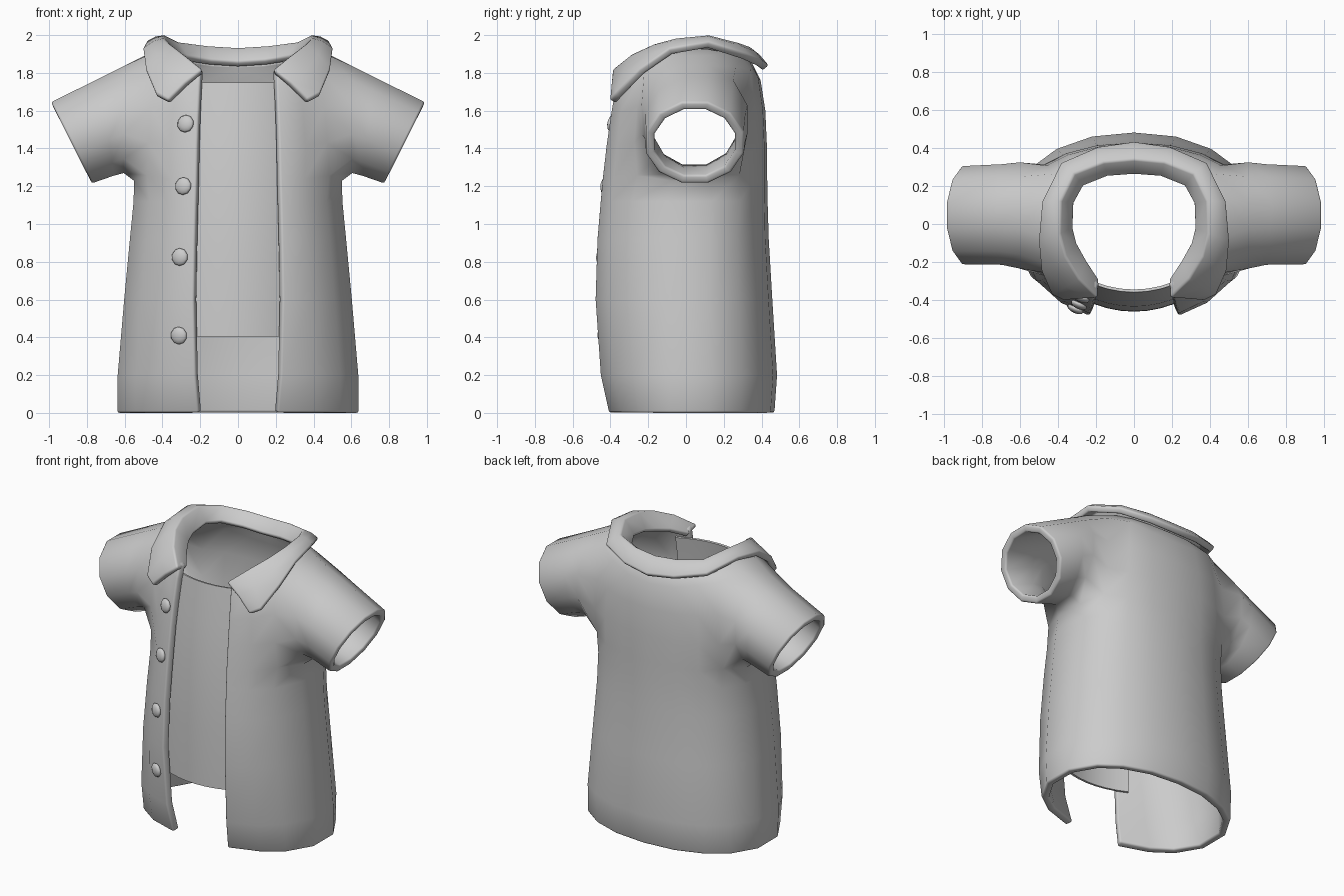
import bpy, bmesh
from math import sin, cos, asin, radians
from mathutils import Vector
from mathutils.bvhtree import BVHTree

if "Cube" in bpy.data.objects:
    bpy.data.objects.remove(bpy.data.objects["Cube"])


def make(name, bm, thick, mirror=True, bevel=0.012, angle=60):
    """Turn a sheet into a finished cloth part: mirror, thicken, round the rims."""
    me = bpy.data.meshes.new(name)
    bm.to_mesh(me)
    bm.free()
    ob = bpy.data.objects.new(name, me)
    bpy.context.collection.objects.link(ob)
    bpy.ops.object.select_all(action='DESELECT')
    bpy.context.view_layer.objects.active = ob
    ob.select_set(True)
    if mirror:
        m = ob.modifiers.new("mirror", 'MIRROR')
        m.merge_threshold = 0.002
    if thick:
        s = ob.modifiers.new("thick", 'SOLIDIFY')
        s.thickness, s.offset = thick, -1
    if bevel:
        b = ob.modifiers.new("rim", 'BEVEL')
        b.width, b.segments = bevel, 2
        b.limit_method, b.angle_limit = 'ANGLE', radians(65)
    bpy.ops.object.convert(target='MESH')
    bpy.ops.object.shade_smooth_by_angle(angle=radians(angle))
    return ob


def grid(bm, rows, skip=lambda i, j: False):
    """Quads between rows of points; returns the vertex rows."""
    vs = [[bm.verts.new(p) for p in r] for r in rows]
    for i in range(len(vs) - 1):
        for j in range(len(vs[0]) - 1):
            if not skip(i, j):
                bm.faces.new((vs[i][j], vs[i][j + 1], vs[i + 1][j + 1], vs[i + 1][j]))
    return vs


# Torso rows: z front, z side, z back, half width, front-edge x, front y, back y, back squareness
ROWS = [
    (0.00, 0.00, 0.00, .652, .208, -.410, .468, .92),
    (0.20, 0.20, 0.20, .650, .226, -.455, .482, .92),
    (0.60, 0.60, 0.60, .615, .236, -.483, .457, .92),
    (0.92, 0.92, 0.92, .584, .231, -.473, .438, .90),
    (1.12, 1.12, 1.12, .564, .226, -.456, .432, .80),
    (1.24, 1.24, 1.24, .566, .222, -.445, .430, .72),
    (1.41, 1.43, 1.42, .570, .218, -.425, .428, .65),
    (1.56, 1.65, 1.60, .550, .212, -.402, .420, .65),
    (1.70, 1.91, 1.76, .510, .204, -.375, .395, .70),
    (1.79, 1.935, 1.86, .395, .198, -.350, .345, .85),
]
COLS = [0, 37, 55, 78, 102, 125, 143, 162, 180]
YC, P = 0.02, 0.92


def torso_row(zf, zs, zb, a, ex, yf, yb, pb):
    t0 = asin((ex / a) ** (1 / P))
    pts = []
    for k, deg in enumerate(COLS):
        t = radians(deg) if k else t0
        x = 0 if deg == 180 else a * sin(t) ** P
        c = cos(t)
        if c > 0:
            y = YC + (yf - YC) * (c / cos(t0)) ** P
            z = zs + (zf - zs) * c * c
        else:
            y = YC + (yb - YC) * (-c) ** pb
            z = zs + (zb - zs) * c * c
        pts.append((x, y, z))
    return pts


# Shirt body with armholes
bm = bmesh.new()
R0, R1, C0, C1 = 5, 8, 2, 5
vs = grid(bm, [torso_row(*r) for r in ROWS],
          lambda i, j: R0 <= i < R1 and C0 <= j < C1)
hole = ([vs[R0][j] for j in range(C0, C1)] + [vs[i][C1] for i in range(R0, R1)] +
        [vs[R1][j] for j in range(C1, C0, -1)] + [vs[i][C0] for i in range(R1, R0, -1)])

# Sleeve rings grown from the armhole: top x,z, bottom x,z, y min, y max
loop = hole
for tx, tz, bx, bz, y0, y1 in [(.60, 1.838, .605, 1.27, -.235, .325),
                               (.72, 1.778, .66, 1.255, -.215, .315),
                               (.99, 1.645, .775, 1.215, -.212, .305)]:
    ring = []
    for i in range(12):
        f = radians(225 + 30 * i)
        u, v = cos(f) * 1.035, sin(f) * 1.035
        ring.append(bm.verts.new(((tx + bx) / 2 + v * (tx - bx) / 2,
                                  (y0 + y1) / 2 + u * (y1 - y0) / 2,
                                  (tz + bz) / 2 + v * (tz - bz) / 2)))
    for i in range(12):
        k = (i + 1) % 12
        bm.faces.new((loop[i], loop[k], ring[k], ring[i]))
    loop = ring
# Relax the armhole so the sleeve blends into the torso
bmesh.ops.smooth_vert(bm, verts=hole, factor=0.5, use_axis_x=True,
                      use_axis_y=True, use_axis_z=True)
shirt = make("shirt_body", bm, 0.048)

# Collar: inner, rolled top and outer points from lapel round to the back
COLLAR = [
    ((.185, -.29, 1.79), (.19, -.39, 1.82), (.37, -.405, 1.655)),
    ((.25, -.19, 1.84), (.29, -.29, 1.90), (.435, -.375, 1.69)),
    ((.30, -.10, 1.86), (.36, -.17, 1.955), (.49, -.25, 1.82)),
    ((.32, -.02, 1.88), (.39, -.05, 1.985), (.505, -.09, 1.93)),
    ((.315, .11, 1.90), (.385, .12, 2.00), (.487, .12, 1.965)),
    ((.265, .20, 1.89), (.315, .265, 1.965), (.385, .325, 1.90)),
    ((.14, .25, 1.87), (.16, .325, 1.945), (.19, .41, 1.86)),
    ((0, .26, 1.86), (0, .34, 1.935), (0, .437, 1.84)),
]
bm = bmesh.new()
rows = []
for p in COLLAR:
    i, r, o = map(Vector, p)
    rows.append((i, r, (r + o) / 2 + Vector((0, 0, .01)), o))
grid(bm, rows)
make("collar", bm, 0.042)

# Undershirt panel behind the open front: z, centre y
bm = bmesh.new()
XS = [-.28 + .07 * k for k in range(9)]
grid(bm, [[(x, y + 0.9 * x * x, z) for x in XS] for z, y in
          [(.405, -.462), (.80, -.46), (1.2, -.435), (1.5, -.40), (1.75, -.36)]])
make("undershirt_panel", bm, 0.015, mirror=False, bevel=0)

# Buttons seated on the placket
tree = BVHTree.FromObject(shirt, bpy.context.evaluated_depsgraph_get())
for n, (x, z) in enumerate([(-.275, 1.53), (-.287, 1.2), (-.305, .825), (-.31, .41)]):
    loc, nor, _, _ = tree.ray_cast(Vector((x, -2, z)), Vector((0, 1, 0)))
    bpy.ops.mesh.primitive_uv_sphere_add(segments=10, ring_count=6, radius=1,
                                         location=loc + nor * .008)
    b = bpy.context.object
    b.name = "button_%d" % (n + 1)
    b.rotation_euler = nor.to_track_quat('Z', 'Y').to_euler()
    b.scale = (.047, .047, .022)
    bpy.ops.object.shade_smooth()
